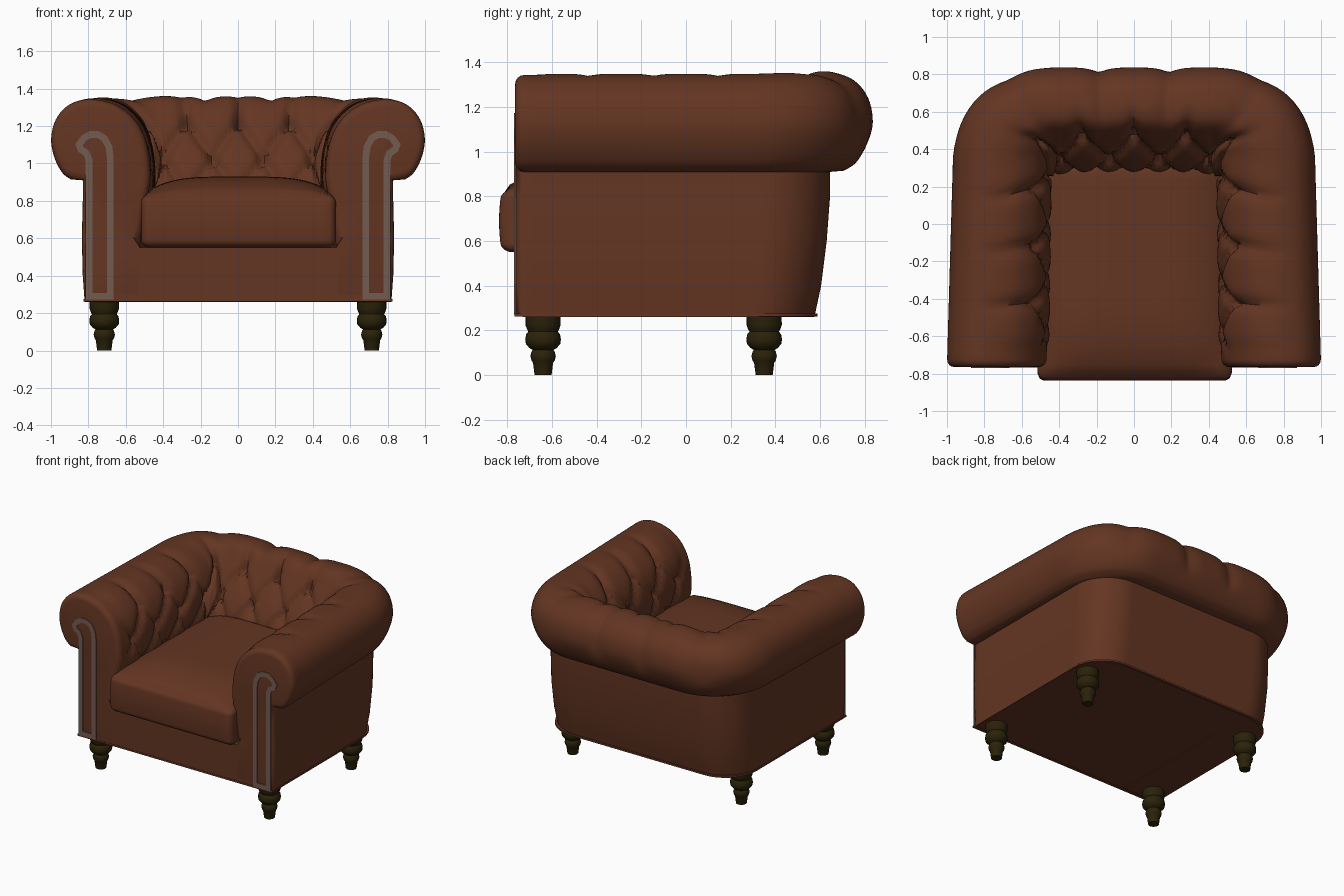
import bpy, bmesh, math
from mathutils import Vector

if "Cube" in bpy.data.objects:
    bpy.data.objects.remove(bpy.data.objects["Cube"])


def material(name, rgb):
    m = bpy.data.materials.new(name)
    m.diffuse_color = (*rgb, 1)
    m.use_nodes = True
    m.node_tree.nodes["Principled BSDF"].inputs["Base Color"].default_value = m.diffuse_color
    return m


LEATHER = material("brown leather", (0.127, 0.036, 0.016))
TRIM = material("grey brown trim", (0.17, 0.105, 0.08))
WOOD = material("dark wood", (0.024, 0.016, 0.003))
FRONT = -0.765


def finish(name, bm, mat, angle=40):
    bmesh.ops.recalc_face_normals(bm, faces=bm.faces[:])
    me = bpy.data.meshes.new(name)
    bm.to_mesh(me)
    bm.free()
    ob = bpy.data.objects.new(name, me)
    bpy.context.collection.objects.link(ob)
    me.materials.append(mat)
    bpy.ops.object.select_all(action='DESELECT')
    ob.select_set(True)
    bpy.context.view_layer.objects.active = ob
    bpy.ops.object.shade_smooth_by_angle(angle=math.radians(angle))
    return ob


def loft(rings, loop=False):
    """Skin equal-length closed rings; cap the ends unless looped."""
    bm = bmesh.new()
    vs = [[bm.verts.new(p) for p in ring] for ring in rings]
    n = len(vs[0])
    pairs = list(zip(vs, vs[1:])) + ([(vs[-1], vs[0])] if loop else [])
    for a, b in pairs:
        for i in range(n):
            k = (i + 1) % n
            bm.faces.new((a[i], a[k], b[k], b[i]))
    caps = [] if loop else [bm.faces.new(vs[0]), bm.faces.new(vs[-1])]
    bmesh.ops.recalc_face_normals(bm, faces=bm.faces[:])
    return bm, vs, caps


def u_path(xh, yb, r, yf, na=36, nc=18, nb=40):
    """Horseshoe outline: left arm, rounded corner, back, corner, right arm."""
    ts = [0] + [0.07 + 0.93 * i / na for i in range(na)]
    left = [(-xh, yf + (yb - r - yf) * t) for t in ts]
    for i in range(nc + 1):
        a = math.pi - math.pi / 2 * i / nc
        left.append((-xh + r + r * math.cos(a), yb - r + r * math.sin(a)))
    w = xh - r
    back = [(-w + 2 * w * i / nb, yb) for i in range(1, nb)]
    return left + back + [(-x, y) for x, y in reversed(left)]


def smooth(keys, n=5):
    """Catmull-Rom through the profile keys."""
    k = [Vector(p) for p in keys]
    k = [k[0]] + k + [k[-1]]
    out = []
    for i in range(1, len(k) - 2):
        a, b, c, d = k[i - 1:i + 3]
        for j in range(n):
            t = j / n
            out.append(0.5 * (2 * b + (c - a) * t + (2 * a - 5 * b + 4 * c - d) * t * t
                              + (3 * b - a - 3 * c + d) * t ** 3))
    return out + [k[-1]]


def step(x):
    x = min(1, max(0, x))
    return x * x * (3 - 2 * x)


# Shell profile: inset from the arm side, inset from the back, height
walls = [(.18, .25, .26), (.17, .22, .4), (.165, .195, .6), (.17, .18, .8), (.17, .18, .91)]
roll = smooth([(.105, .12, .915), (.06, .065, .95), (.018, .018, 1.03), (0, 0, 1.13),
               (.025, .02, 1.235), (.09, .08, 1.31), (.18, .17, 1.342), (.28, .25, 1.335),
               (.37, .30, 1.30), (.45, .35, 1.23), (.50, .41, 1.14), (.525, .48, 1.03),
               (.53, .54, .9), (.50, .55, .75), (.47, .55, .52)])
rows = [(p, 0.28, False) for p in walls]
rows += [(p, max(0.06, 0.5 - 0.85 * p[0]), True) for p in roll]
rows.append(((.47, .55, .26), 0.06, False))

lines = []
for (da, db, z), r, taper in rows:
    line = []
    for x, y in u_path(1 - da, 0.825 - db, r, FRONT):
        if taper:
            x *= 1 - 0.035 * min(1, max(0, (y + 0.75) / 1.2))
        line.append((x, y, z))
    lines.append(line)
bm, grid, caps = loft([list(s) for s in zip(*lines)])

# Button tufting on the inner side: diamonds below, straight pleats above
ref = u_path(0.63, 0.52, 0.18, FRONT)
us = [0]
for p, q in zip(ref, ref[1:]):
    us.append(us[-1] + math.dist(p, q))
vs = [0]
for p, q in zip(rows, rows[1:]):
    vs.append(vs[-1] + math.hypot(q[0][0] - p[0][0], q[0][2] - p[0][2]))
v0 = min((abs(rw[0][2] - 1.22), v) for rw, v in zip(rows, vs) if rw[0][0] > 0.3)[1]
bm.normal_update()
moves = []
for station, u in zip(grid, us):
    uc = u - us[-1] / 2
    a = uc / 0.30
    edge = min(1, max(0, (min(u, us[-1] - u) - 0.07) / 0.1))
    back = step((0.75 - abs(uc)) / 0.2)
    scallop = back * (0.012 - 0.028 * (1 - abs(math.cos(math.pi * uc / 0.35))) ** 2)
    for vert, v, row in zip(station, vs, rows):
        if not row[2]:
            continue
        b = (v - v0) / 0.4
        w = edge * step((b + 1.0) / 0.75) * min(1, max(0, (1.3 - b) / 0.3))
        if b < 0:
            f = abs(math.sin(math.pi * a))
            g = 2 * f - math.pi * b
        else:
            p, q = abs(math.sin(math.pi * (a + b))), abs(math.sin(math.pi * (a - b)))
            f, g = min(p, q), p + q
        h = 0.016 - 0.036 * (1 - f) ** 3 - 0.04 * math.exp(-(g / 0.5) ** 2)
        top = step((row[0][2] - 1.0) / 0.15) * step(-(b + 0.1) / 0.6)
        moves.append((vert, vert.normal * (h * w + scallop * top)))
for vert, d in moves:
    vert.co += d
# Round the front ends of the arms, except where they meet the front rail
edges = {e for f in caps for e in f.edges}
edges = [e for e in edges if not all(v.co.z < 0.6 and abs(v.co.x) < 0.6 for v in e.verts)]
bmesh.ops.bevel(bm, geom=edges, offset=0.04, segments=4, profile=0.5,
                affect='EDGES', clamp_overlap=False)
finish("rolled_arms_and_back", bm, LEATHER, 60)

# Seat base with front rail
rings = []
for xh, yb, z in ((.80, .56, .265), (.81, .60, .40), (.81, .61, .55)):
    rings.append([(x, y, z) for x, y in u_path(min(xh, 0.7), yb, 0.2, FRONT, 4, 6, 4)])
bm = loft(rings)[0]
finish("seat_base", bm, LEATHER)

# Thin lip around the bottom edge
rings = []
for xh, yf, yb, z in ((.80, -.745, .56, .262), (.825, -.768, .588, .262),
                      (.825, -.768, .588, .275), (.80, -.745, .56, .275)):
    rings.append([(x, y, z) for x, y in u_path(xh, yb, 0.26, yf, 4, 8, 4)])
bm = loft(rings, loop=True)[0]
finish("bottom_welt", bm, LEATHER)

# Crowned seat cushion
bm = bmesh.new()
bmesh.ops.create_cube(bm, size=2)
bmesh.ops.subdivide_edges(bm, edges=bm.edges[:], cuts=31, use_grid_fill=True)
half, mid, rad = Vector((.52, .57, .14)), Vector((.003, -.255, .69)), 0.04
for v in bm.verts:
    n = v.co.copy()
    p = Vector([n[i] * half[i] for i in range(3)])
    core = Vector([max(-half[i] + rad, min(half[i] - rad, p[i])) for i in range(3)])
    p = core + (p - core).normalized() * rad
    rise = max(0, n.z) * 0.1 * (1 - abs(n.x) ** 4) * (1 - max(0, -n.y) ** 4)
    nose = 0.012 * (1 - n.z ** 2) * max(0, -n.y) ** 8
    v.co = p + mid + Vector((0, -nose, rise))
finish("seat_cushion", bm, LEATHER, 60)

# Trim band around each arm front
path = [(.683, .29), (.683, 1.03), (.69, 1.09), (.715, 1.135), (.75, 1.155), (.79, 1.155),
        (.825, 1.135), (.85, 1.10), (.84, 1.075), (.81, 1.055), (.797, 1.02), (.797, .29)]
rings = []
for i, p in enumerate(path):
    p = Vector(p)
    d1 = (p - Vector(path[i - 1])).normalized()
    d2 = (Vector(path[(i + 1) % len(path)]) - p).normalized()
    t = (d1 + d2).normalized()
    o = Vector((-t.y, t.x)) * 0.018 / max(0.5, t.dot(d1))
    a, b = p + o, p - o
    rings.append([(a.x, FRONT + .003, a.y), (a.x, FRONT - .006, a.y),
                  (b.x, FRONT - .006, b.y), (b.x, FRONT + .003, b.y)])
bm = loft(rings, loop=True)[0]
trim = finish("arm_front_trim", bm, TRIM)
trim.modifiers.new("mirror", 'MIRROR')

# Turned legs
turning = [(.038, 0), (.045, .055), (.052, .065), (.057, .085), (.052, .105), (.046, .112),
           (.062, .122), (.077, .14), (.08, .16), (.076, .182), (.066, .195), (.072, .205),
           (.079, .225), (.078, .27)]
for where, y in (("front", -0.64), ("back", 0.35)):
    for side, x in (("left", -0.715), ("right", 0.715)):
        rings = [[(x + r * math.cos(k * math.pi / 12), y + r * math.sin(k * math.pi / 12), z)
                  for k in range(24)] for r, z in turning]
        bm = loft(rings)[0]
        finish(f"{where}_{side}_leg", bm, WOOD)
